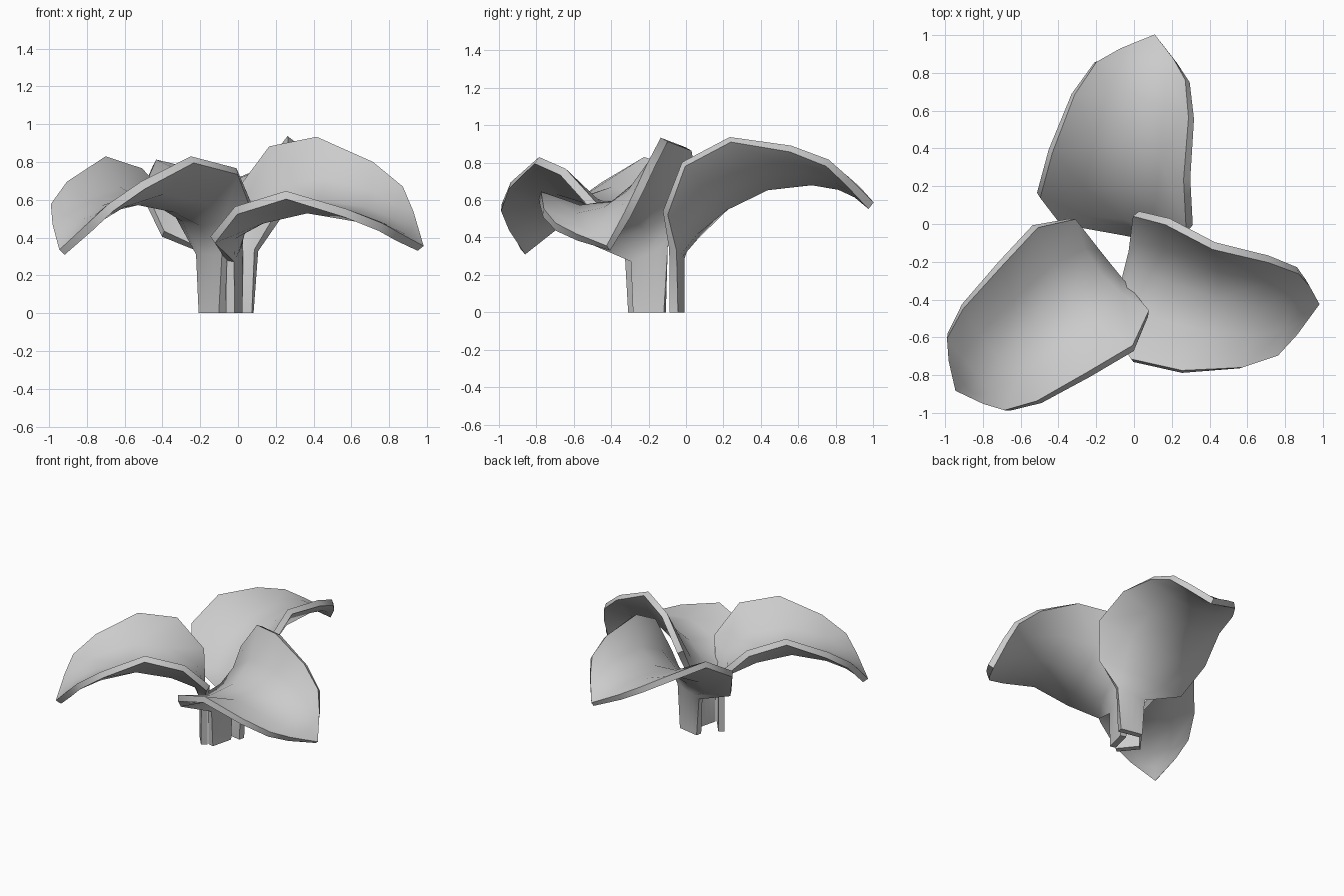
import bpy, bmesh
from mathutils import Vector

cube = bpy.data.objects.get("Cube")
if cube:
    bpy.data.objects.remove(cube, do_unlink=True)

# One plain grey for everything
grey = bpy.data.materials.new("petal_grey")
grey.use_nodes = True
colour = (0.6, 0.6, 0.6, 1)
grey.diffuse_color = colour
grey.node_tree.nodes["Principled BSDF"].inputs["Base Color"].default_value = colour

THICKNESS = 0.045
STEM_HEIGHT = 0.32
TIP = (0, 0.78, 0)
# Rows from tip to stem: rim half-width, rim y, rim z, midrib y, midrib z
ROWS = [
    (0.145, 0.64, 0.06, 0.68, 0.03),
    (0.243, 0.52, 0.1, 0.57, 0.035),
    (0.312, 0.318, 0.087, 0.41, 0.0),
    (0.36, 0.0, 0.0, 0.19, -0.12),
    (0.4, -0.175, -0.225, 0.015, -0.315),
    (0.31, -0.187, -0.5, -0.085, -0.505),
]
COLUMNS = (-1, -0.5, 0, 0.5, 1)


def make_petal(name, tip, left, right, foot):
    """Loft the shared petal shape, placed by its tip and two rim peaks."""
    tip, left, right, foot = map(Vector, (tip, left, right, foot))
    middle = (left + right) / 2
    ax = (right - left).normalized()
    ay = tip - middle
    ay = (ay - ax * ay.dot(ax)).normalized()
    az = ax.cross(ay)

    def place(x, y, z):
        return middle + ax * x + ay * y + az * z

    bm = bmesh.new()
    point = bm.verts.new(place(*TIP))
    grid = []
    for width, rim_y, rim_z, mid_y, mid_z in ROWS:
        grid.append([bm.verts.new(place(width * u,
                                        mid_y + (rim_y - mid_y) * u * u,
                                        mid_z + (rim_z - mid_z) * u * u))
                     for u in COLUMNS])
    # Flat upright stem, its shoulder tilted with the petal
    shoulder = foot + Vector((0, 0, STEM_HEIGHT))
    side = Vector((ax.x, ax.y, 0)).normalized()
    grid.append([bm.verts.new(shoulder + ax * 0.1 * u) for u in COLUMNS])
    grid.append([bm.verts.new(foot + side * 0.085 * u) for u in COLUMNS])

    for a, b in zip(grid[0], grid[0][1:]):
        bm.faces.new((point, a, b))
    for upper, lower in zip(grid, grid[1:]):
        for i in range(len(COLUMNS) - 1):
            bm.faces.new((upper[i], lower[i], lower[i + 1], upper[i + 1]))
    bm.normal_update()

    mesh = bpy.data.meshes.new(name)
    bm.to_mesh(mesh)
    bm.free()
    mesh.materials.append(grey)
    petal = bpy.data.objects.new(name, mesh)
    bpy.context.collection.objects.link(petal)

    # Thickness grows on the underside
    shell = petal.modifiers.new("thickness", "SOLIDIFY")
    shell.thickness = THICKNESS
    shell.offset = -1
    bpy.ops.object.select_all(action="DESELECT")
    petal.select_set(True)
    bpy.context.view_layer.objects.active = petal
    bpy.ops.object.modifier_apply(modifier=shell.name)
    for v in petal.data.vertices:
        v.co.z = max(v.co.z, 0)
    bpy.ops.object.shade_smooth_by_angle(angle=0.8)


make_petal("back_petal", (0.12, 1.0, 0.59), (-0.45, 0.38, 0.81),
           (0.28, 0.23, 0.94), (-0.01, -0.07, 0))
make_petal("left_petal", (0.98, -0.42, 0.36), (0.42, -0.12, 0.94),
           (0.25, -0.79, 0.64), (-0.04, -0.19, 0))
make_petal("right_petal", (-0.94, -0.9, 0.33), (-0.23, -0.81, 0.83),
           (-0.72, -0.2, 0.83), (-0.12, -0.215, 0))
